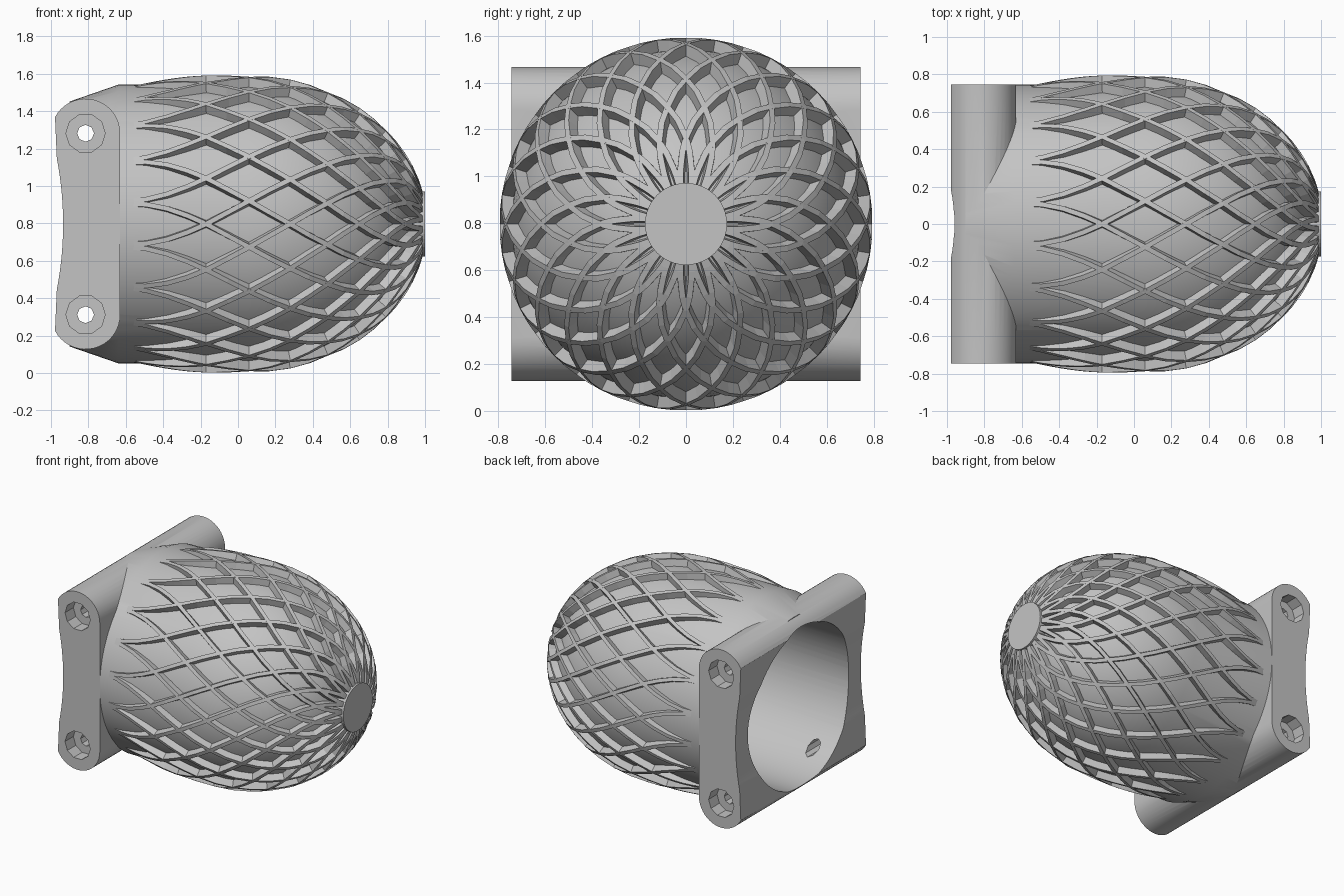
import bpy, bmesh, math
from mathutils import Vector

cube = bpy.data.objects.get("Cube")
if cube:
    bpy.data.objects.remove(cube, do_unlink=True)

CZ = 0.797          # height of the long axis
HALF = 0.745        # half width of the mounting block
RIBS = 20           # ribs in each winding direction

grey = bpy.data.materials.new("plain grey")
grey.use_nodes = True
grey.diffuse_color = (0.55, 0.55, 0.55, 1)
grey.node_tree.nodes["Principled BSDF"].inputs["Base Color"].default_value = (0.55, 0.55, 0.55, 1)


def finish(bm, name):
    bmesh.ops.recalc_face_normals(bm, faces=bm.faces)
    mesh = bpy.data.meshes.new(name)
    bm.to_mesh(mesh)
    bm.free()
    mesh.materials.append(grey)
    ob = bpy.data.objects.new(name, mesh)
    bpy.context.scene.collection.objects.link(ob)
    return ob


def loft(bm, rings):
    """Skin closed rings of points and cap both ends."""
    rows = [[bm.verts.new(p) for p in ring] for ring in rings]
    for a, b in zip(rows, rows[1:]):
        for i in range(len(a)):
            j = (i + 1) % len(a)
            bm.faces.new((a[i], a[j], b[j], b[i]))
    bm.faces.new(rows[0])
    bm.faces.new(rows[-1])


def around(x, r, ang):
    return Vector((x, r * math.sin(ang), CZ + r * math.cos(ang)))


def revolve(name, profile, n=80):
    bm = bmesh.new()
    loft(bm, [[around(x, r, math.tau * i / n) for i in range(n)] for x, r in profile])
    return finish(bm, name)


def dome(x0, length, radius, steps=16):
    """Quarter ellipse profile ending just short of the tip."""
    return [(x0 + length * math.sin(t), radius * math.cos(t))
            for t in (math.radians(87) * i / steps for i in range(steps + 1))]


def boolean(target, other, operation):
    mod = target.modifiers.new("cut", 'BOOLEAN')
    mod.operation = operation
    mod.solver = 'EXACT'
    mod.object = other
    bpy.context.view_layer.objects.active = target
    bpy.ops.object.modifier_apply(modifier=mod.name)
    bpy.data.objects.remove(other, do_unlink=True)


# Bulb shell with a tapered neck
body = revolve("bulb_body", [(-0.9, 0.655), (-0.64, 0.745)] + dome(0.05, 0.91, 0.745))

# Mounting block: waisted side outline with round ends, pulled across the width
ROUND, EYE_X, EYE_Z = 0.185, -0.815, 0.485
outline = []
for i in range(19):
    a = math.radians(152 - 152 * i / 18)
    outline.append((EYE_X + ROUND * math.cos(a), EYE_Z + ROUND * math.sin(a)))
outline += [(x, -z) for x, z in reversed(outline)]
for i in range(1, 16):
    d = -0.4 + 0.8 * i / 16
    outline.append((-0.935 - 0.044 * (d / 0.4) ** 2, d))
bm = bmesh.new()
loft(bm, [[(x, y, CZ + z) for x, z in outline] for y in (-HALF, HALF)])
block = finish(bm, "mounting_block")
boolean(body, block, 'UNION')

# Large blind bore from the open end
bore = revolve("bore_cutter", [(-1.2, 0.6)] + dome(0.2, 0.65, 0.6))
boolean(body, bore, 'DIFFERENCE')


# Bolt holes with recessed sockets at both ends
def rod(name, z, r, y0, y1, n):
    bm = bmesh.new()
    loft(bm, [[(EYE_X + r * math.cos(math.tau * i / n), y, CZ + z + r * math.sin(math.tau * i / n))
               for i in range(n)] for y in (y0, y1)])
    return finish(bm, name)


for z in (-EYE_Z, EYE_Z):
    boolean(body, rod("bolt_cutter", z, 0.045, -1, 1, 8), 'DIFFERENCE')
    for side in (-1, 1):
        boolean(body, rod("socket_cutter", z, 0.105, side * (HALF - 0.1), side, 10), 'DIFFERENCE')

bpy.ops.object.select_all(action='DESELECT')
body.select_set(True)
bpy.context.view_layer.objects.active = body
bpy.ops.object.shade_smooth_by_angle(angle=math.radians(25))

# Flat round tip
revolve("tip_disc", [(0.88, 0.175), (1.0, 0.175)], 40)


# Lattice of crossing ribs
def rib_radius(x):
    if x > 0.05:
        return 0.795 * math.sqrt(max(0, 1 - ((x - 0.05) / 0.96) ** 2))
    return 0.795 - 0.06 * (max(0, -0.1 - x) / 0.5) ** 2


# Winding step and position along the axis
PATH = [(-0.95, -0.61), (-0.88, -0.49), (-0.68, -0.38), (-0.36, -0.27), (0, -0.17),
        (1, 0.06), (2, 0.28), (3, 0.48), (4, 0.65), (5, 0.79), (6, 0.9),
        (6.6, 0.965), (6.9, 0.99)]


def rib_point(t, turn, start):
    i = min(max(int(t), 0), len(PATH) - 2)
    f = t - i
    (u0, x0), (u1, x1) = PATH[i], PATH[i + 1]
    u, x = u0 + (u1 - u0) * f, x0 + (x1 - x0) * f
    return around(x, rib_radius(x), start + turn * u * math.pi / RIBS)


def add_rib(bm, turn, start):
    rings = []
    last = len(PATH) - 1
    for s in range(2 * last + 1):
        t = s / 2
        p = rib_point(t, turn, start)
        along = rib_point(min(t + 0.3, last), turn, start) - rib_point(max(t - 0.3, 0), turn, start)
        radial = Vector((0, p.y, p.z - CZ))
        hoop = Vector((1, 0, 0)).cross(radial).normalized()
        slope = Vector((along.x, 0, 0)) + radial.normalized() * along.dot(radial.normalized())
        normal = slope.cross(hoop).normalized()
        if normal.dot(radial) < 0:
            normal = -normal
        across = along.cross(normal).normalized()
        low = p - normal * 0.07
        rings.append([p - across * 0.013, p + across * 0.013, low + across * 0.019, low - across * 0.019])
    loft(bm, rings)


for name, turn in (("left_hand_ribs", -1), ("right_hand_ribs", 1)):
    bm = bmesh.new()
    for k in range(RIBS):
        add_rib(bm, turn, math.tau * k / RIBS)
    finish(bm, name)
